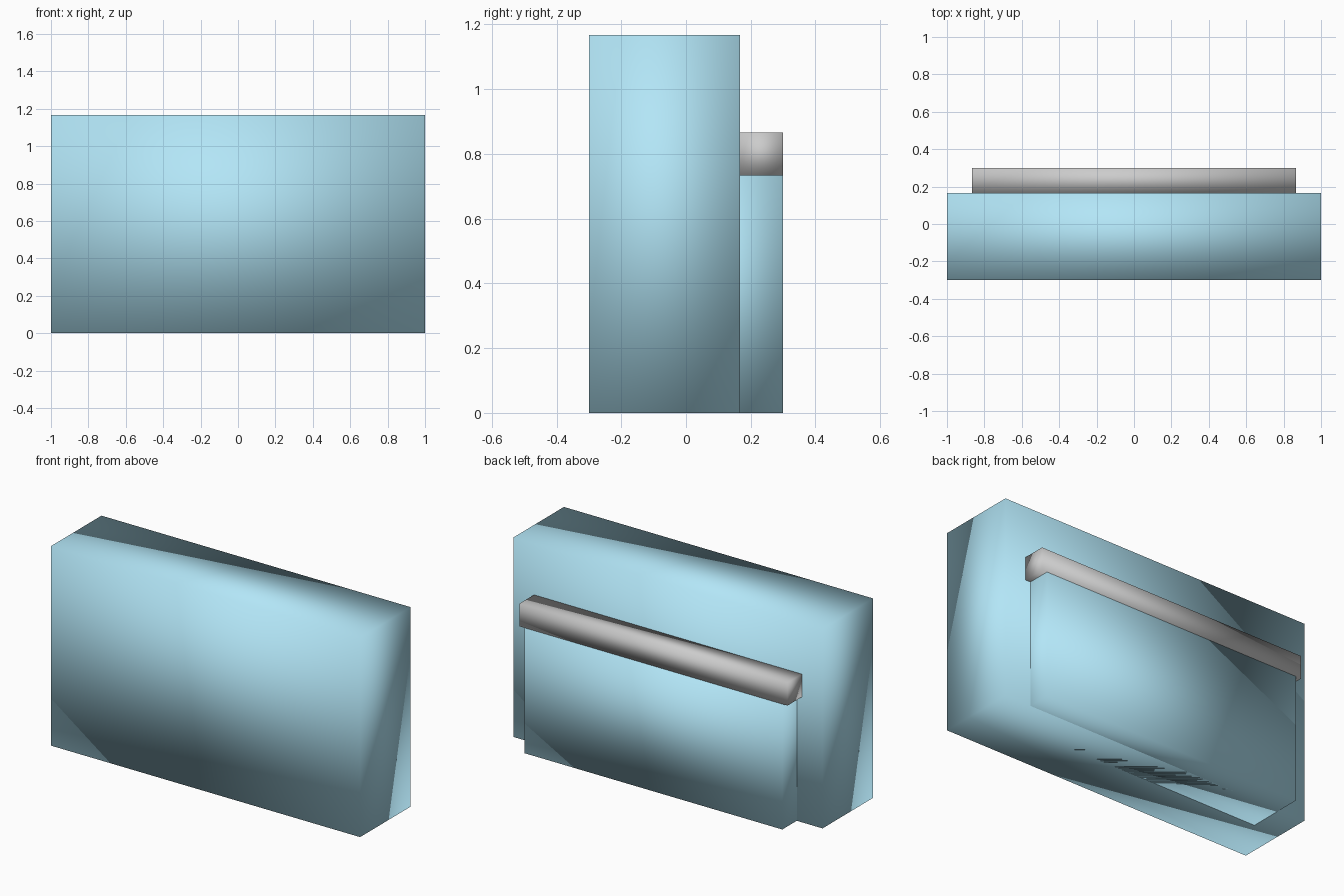
import bpy
import bmesh
from mathutils import Vector

if "Cube" in bpy.data.objects:
    bpy.data.objects.remove(bpy.data.objects["Cube"])

U = 2 / 15  # design module: the body is 15 modules wide


def box(name, size, y_back, z_bottom, material=None):
    """Box centred on x = 0, sized in modules, placed by its back and bottom."""
    w, d, h = (s * U for s in size)
    bm = bmesh.new()
    bmesh.ops.create_cube(bm, size=1)
    bmesh.ops.scale(bm, vec=(w, d, h), verts=bm.verts)
    bmesh.ops.translate(bm, vec=Vector((0, y_back - d / 2, z_bottom + h / 2)), verts=bm.verts)
    for face in bm.faces:
        face.smooth = True  # soft shading across shared corners
    mesh = bpy.data.meshes.new(name)
    bm.to_mesh(mesh)
    bm.free()
    if material:
        mesh.materials.append(material)
    obj = bpy.data.objects.new(name, mesh)
    bpy.context.collection.objects.link(obj)
    return obj


blue = bpy.data.materials.new("blue_fabric")
blue.diffuse_color = (0.45, 0.79, 0.93, 1)
blue.use_nodes = True
blue.node_tree.nodes["Principled BSDF"].inputs["Base Color"].default_value = blue.diffuse_color

# main slab
box("main_body", (15, 3.5, 8.75), 1.25 * U, 0, blue)
# lower pocket, sunk into the back of the slab
box("rear_pocket", (12.5, 2.5, 5.5), 2.25 * U, 0, blue)
# grey bar resting along the top of the pocket
box("pocket_rail", (13, 1, 1), 2.25 * U, 5.5 * U)
